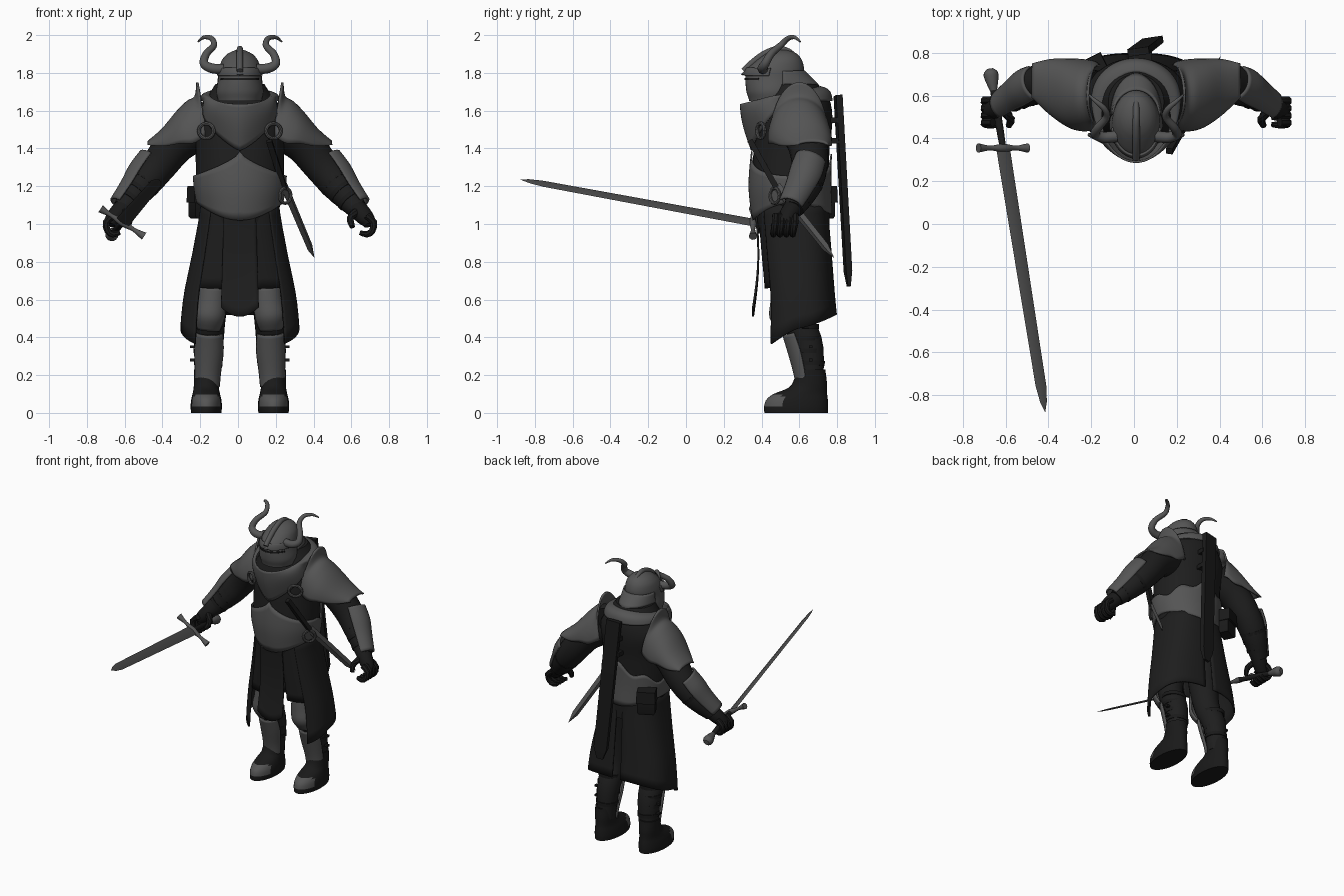
import bpy, bmesh
from math import sin, cos, pi, radians, copysign
from mathutils import Vector as V

if "Cube" in bpy.data.objects:
    bpy.data.objects.remove(bpy.data.objects["Cube"])


def material(name, value):
    m = bpy.data.materials.new(name)
    m.use_nodes = True
    colour = (value, value, value, 1)
    m.diffuse_color = colour
    m.node_tree.nodes["Principled BSDF"].inputs["Base Color"].default_value = colour
    return m


STEEL = material("dull steel", 0.09)
BLADE = material("blade steel", 0.075)
CLOTH = material("black cloth", 0.013)
LEATHER = material("black leather", 0.010)
MID = .01  # x of the figure's mirror plane
made = []


def surface(name, f, nu, nv, mat, thick=0, side=0, second=None, rule=None):
    """Mesh the map f(u, v) on the unit square; side mirrors it about the figure's middle."""
    if side:
        name = ("left_" if side > 0 else "right_") + name
    bm = bmesh.new()
    grid = [[bm.verts.new(f(i / nu, j / nv)) for i in range(nu + 1)] for j in range(nv + 1)]
    for j in range(nv):
        for i in range(nu):
            bm.faces.new((grid[j][i], grid[j][i + 1], grid[j + 1][i + 1], grid[j + 1][i]))
    if side:
        for v in bm.verts:
            v.co.x = v.co.x * side + MID
    bmesh.ops.remove_doubles(bm, verts=bm.verts, dist=0.0002)
    bmesh.ops.recalc_face_normals(bm, faces=bm.faces)
    if rule:
        for face in bm.faces:
            face.material_index = int(rule(face.calc_center_median()))
    mesh = bpy.data.meshes.new(name)
    bm.to_mesh(mesh)
    bm.free()
    mesh.materials.append(mat)
    if second:
        mesh.materials.append(second)
    ob = bpy.data.objects.new(name, mesh)
    bpy.context.scene.collection.objects.link(ob)
    if thick:
        mod = ob.modifiers.new("thickness", "SOLIDIFY")
        mod.thickness, mod.offset = thick, 0
    made.append(ob)


def spline(rows, t):
    """Smooth curve through rows, t from 0 to 1."""
    x = min(max(t, 0), 1) * (len(rows) - 1)
    i = min(int(x), len(rows) - 2)
    x -= i
    a, b, c, d = (rows[min(max(k, 0), len(rows) - 1)] for k in range(i - 1, i + 3))
    return [q + x / 2 * (r - p + x * (2 * p - 5 * q + 4 * r - s + x * (3 * (q - r) + s - p)))
            for p, q, r, s in zip(a, b, c, d)]


def tube(name, pts, mat, side=0, nu=14, nv=20, ref=(.35, .9, .2)):
    def f(u, v):
        t = min(max((v * nv - 1) / (nv - 2), 0), 1)
        p = spline(pts, t)
        tan = V(spline(pts, t + .02)[:3]) - V(spline(pts, t - .02)[:3])
        x = tan.cross(V(ref)).normalized()
        y = tan.cross(x).normalized()
        r = 0 if v in (0, 1) else p[3]
        return V(p[:3]) + r * (cos(2 * pi * u) * x + sin(2 * pi * u) * y)
    surface(name, f, nu, nv, mat, side=side)


def at(profile, a, z, k=1.0, power=1.0):
    """Point on a body of rows (z, centre y, x radius, y radius); a = 0 is the front."""
    i = 0
    while i < len(profile) - 2 and profile[i + 1][0] < z:
        i += 1
    z0, z1 = profile[i][0], profile[i + 1][0]
    _, cy, rx, ry = spline(profile, (i + (z - z0) / (z1 - z0)) / (len(profile) - 1))
    sx, sy = (copysign(abs(w) ** power, w) for w in (sin(a), cos(a)))
    return V((rx * k * sx, cy - ry * k * sy, z))


def body(name, profile, mat, nu=40, nv=26, cx=MID, **kw):
    z0, z1 = profile[0][0], profile[-1][0]

    def f(u, v):
        w = min(max((v * nv - 1) / (nv - 2), 0), 1)
        p = at(profile, 2 * pi * u, z0 + (z1 - z0) * w)
        if v in (0, 1):
            p = at(profile, 0, p.z, 0)
        return p + V((cx, 0, 0))
    surface(name, f, nu, nv, mat, **kw)


def band(name, profile, a0, a1, low, high, k, mat, thick=.008, nu=40, nv=8, cx=MID, power=1, side=0):
    def f(u, v):
        a = radians(a0 + (a1 - a0) * u)
        return at(profile, a, low(a) + (high(a) - low(a)) * v, k, power) + V((cx, 0, 0))
    surface(name, f, nu, nv, mat, thick, side)


def shell(name, pts, out, half, mat, side, thick=.012):
    """Plate curved round a limb path of rows (x, y, z, radius)."""
    axis = (V(pts[-1][:3]) - V(pts[0][:3])).normalized()
    out = (V(out) - axis * axis.dot(V(out))).normalized()
    across = axis.cross(out)

    def f(u, v):
        p, a = spline(pts, v), radians(half) * (2 * u - 1)
        return V(p[:3]) + p[3] * (cos(a) * out + sin(a) * across)
    surface(name, f, 16, 12, mat, thick, side)


def bar(name, p0, p1, wide, w, t, mat, stations, section, side=0):
    """Straight bar with a four-sided section scaled at each station (t, scale)."""
    p0, d = V(p0), V(p1) - V(p0)
    wide = (V(wide) - d * (d.dot(V(wide)) / d.length_squared)).normalized()
    thin = d.cross(wide).normalized()
    rows = [(0, 0)] + stations + [(1, 0)]

    def f(u, v):
        s, k = rows[round(v * (len(rows) - 1))]
        a, b = section[round(u * 4) % 4]
        return p0 + d * s + k * (wide * a * w / 2 + thin * b * t / 2)
    surface(name, f, 4, len(rows) - 1, mat, side=side)


DIAMOND = [(1, 0), (0, 1), (-1, 0), (0, -1)]
BOX = [(1, 1), (-1, 1), (-1, -1), (1, -1)]
FULL = [(0, 1), (1, 1)]

# Torso with belly plate and gorget
torso = [(.95, .57, .20, .19), (1.05, .56, .205, .20), (1.2, .55, .23, .205), (1.4, .56, .235, .2),
         (1.55, .58, .245, .195), (1.66, .59, .19, .17), (1.74, .57, .13, .13)]
body("torso", torso, CLOTH)
band("belly_plate", torso, -180, 180,
     lambda a: 1.02 + .09 * sin(a) ** 2 + .03 * (cos(a) < 0) * cos(a) ** 2,
     lambda a: 1.385 - .13 * abs(sin(a)) ** .65 if cos(a) > 0 else 1.35 + .02 * cos(8 * a) - .115 * abs(sin(a)),
     1.05, STEEL, nu=72)


def gorget(u, v):
    a = pi * (2 * u - 1)
    low = at(torso, a, 1.39 + .262 * min(1, abs(a) / 1.15) ** 1.3, 1.05)
    top = V((.16 * sin(a), .5 - .21 * cos(a), 1.68 - .045 * cos(a)))
    bulge = .015 * sin(pi * v)
    return low.lerp(top, v) + V((bulge * sin(a) + MID, -bulge * cos(a), bulge))


surface("gorget", gorget, 56, 10, STEEL, .01)

# Helmet, visor, crest and horns
helm = [(1.65, .46, .115, .125), (1.70, .46, .125, .14), (1.77, .465, .115, .15), (1.82, .475, .11, .15),
        (1.87, .495, .094, .118), (1.905, .505, .062, .08), (1.922, .505, .02, .03)]
body("helmet", helm, STEEL)
band("eye_slit", helm, -58, 58, lambda a: 1.762, lambda a: 1.772, 1.015, LEATHER, .005)
band("brow_plate", helm, -80, 80, lambda a: 1.785, lambda a: 1.825, 1.035, STEEL, .01)
surface("visor_beak", lambda u, v: V((MID + .07 * (2 * u - 1), .295 + .09 * abs(2 * u - 1) ** 1.4 + .035 * v,
        1.79 + .04 * v)), 12, 4, STEEL, .008)
surface("neck_guard", lambda u, v: V((MID + (.108 + .008 * v) * cos(pi * u),
        .51 + (.115 + .075 * v) * sin(pi * u), 1.81 - .075 * v)), 24, 5, STEEL, .01)
tube("helmet_crest", [(MID, .305, 1.81, .017), (MID, .36, 1.86, .018), (MID, .425, 1.905, .018),
                      (MID, .50, 1.928, .016), (MID, .57, 1.895, .014), (MID, .615, 1.82, .01)],
     STEEL, ref=(1, 0, 0))
for s in (1, -1):
    tube("horn", [(.09, .41, 1.82, .027), (.15, .405, 1.825, .026), (.19, .42, 1.85, .023), (.178, .45, 1.9, .02),
                  (.138, .50, 1.945, .017), (.15, .54, 1.982, .014), (.19, .575, 1.988, .01),
                  (.222, .605, 1.965, .004)], STEEL, s, nv=36, ref=(.2, .5, .1))

# Shoulder plates: rows of x, z, centre y, half depth and drop
pauldron = [(.225, 1.75, .60, .14, .26), (.235, 1.675, .60, .155, .2), (.28, 1.645, .602, .163, .2),
            (.335, 1.59, .612, .155, .15), (.41, 1.50, .64, .125, .08), (.485, 1.435, .67, .075, .015)]


def shoulder(u, v):
    x, z, y, d, h = spline(pauldron, v)
    a = radians(95) * (2 * u - 1)
    return V((x - .05 * (1 - cos(a)) * (1 - v), y + d * sin(a), z - h * (1 - cos(a))))


# Arms and gauntlets
for s in (1, -1):
    surface("pauldron", shoulder, 24, 20, STEEL, .012, s)
    tube("arm", [(.2, .60, 1.52, .12), (.33, .64, 1.43, .105), (.43, .655, 1.31, .095), (.52, .63, 1.20, .085),
                 (.62, .57, 1.08, .055)], CLOTH, s, nu=20)
    shell("bracer", [(.455, .66, 1.335, .085), (.505, .635, 1.26, .09), (.56, .60, 1.18, .078),
                     (.625, .555, 1.095, .066)], (.85, 0, .5), 66, STEEL, s)
    for k in range(3):
        t = k / 3
        p = V((.5, .64, 1.225)).lerp(V((.61, .575, 1.09)), t)
        q = p + V((.014, -.008, -.016))
        tube("bracer_strap", [(*p, .09 - .028 * t), (*q, .088 - .028 * t)], LEATHER, s, nv=6)
    tube("palm", [(.60, .575, 1.1, .05), (.64, .55, 1.06, .05), (.675, .53, 1.02, .042), (.685, .52, .995, .03)],
         LEATHER, s)
    for k in range(4):
        y = .475 + .034 * k
        tube("finger", [(.67, y, 1.045, .02), (.708, y, 1.01, .02), (.70, y - .01, .963, .018),
                        (.67, y - .012, .945, .017), (.635, y - .01, .955, .013)], LEATHER, s, nu=8, nv=10)
    tube("thumb", [(.62, .53, 1.07, .022), (.585, .49, 1.03, .02), (.595, .46, .985, .015)], LEATHER, s, nu=8, nv=8)

# Skirt halves with inner folds and front tabard
skirt = [(.34, .61, .315, .2), (.6, .60, .295, .185), (.85, .58, .245, .185), (1.12, .56, .2, .185)]
for s in (1, -1):
    band("skirt", skirt, 43, 177, lambda a: .45 - .115 * cos(a) if cos(a) > 0 else .45 - .07 * cos(a),
         lambda a: 1.12, 1, CLOTH, .012, 36, 10, 0, .75, s)
    band("skirt_fold", skirt, 14, 55, lambda a: .66, lambda a: 1.1, .97, CLOTH, .01, 12, 8, 0, .75, s)
surface("tabard", lambda u, v: V(((2 * u - 1) * (.085 + .015 * v) + MID, .37 + .02 * sin(pi * v) - .015 * v,
        1.06 - v * (.55 - .05 * (2 * u - 1) ** 2))), 10, 12, CLOTH, .01)

# Legs, plates and boots
boot = [(0, .583, .080, .168), (.03, .583, .083, .17), (.07, .588, .08, .163), (.1, .605, .073, .142),
        (.13, .642, .067, .104), (.16, .656, .066, .09), (.23, .662, .066, .076)]
for s in (1, -1):
    tube("leg", [(.11, .58, 1.0, .11), (.14, .56, .72, .1), (.158, .58, .52, .085), (.165, .648, .36, .077),
                 (.172, .665, .15, .062)], CLOTH, s, nu=20)
    shell("knee_plate", [(.145, .53, .665, .07), (.15, .525, .59, .073), (.16, .525, .51, .077),
                         (.165, .55, .44, .055)], (.05, -1, 0), 80, STEEL, s)
    shell("greave", [(.162, .585, .425, .07), (.163, .618, .33, .074), (.169, .64, .22, .066),
                     (.172, .648, .145, .062)], (.03, -1, 0), 78, STEEL, s)
    body("boot", boot, LEATHER, 28, 23, .178, side=s, second=STEEL,
         rule=lambda c: c.y < .515 and .028 < c.z < .1)
    for k in range(4):
        z = .25 + .065 * k
        y = .66 - .012 * k
        tube("calf_strap", [(.168, y, z, .075 + .002 * k), (.167, y, z + .024, .076 + .002 * k)], LEATHER, s, nv=6)
    for z in (.28, .35):
        bar("calf_buckle", (.23, .66, z), (.263, .66, z), (0, 1, 0), .02, .014, LEATHER, FULL, BOX, s)

# Chest rings
for s in (1, -1):
    tube("chest_ring", [(.178 + .039 * cos(k * pi / 8), .396 + .02 * cos(k * pi / 8), 1.493 + .039 * sin(k * pi / 8),
                         .01) for k in range(17)], STEEL, s, nu=8, nv=34, ref=(0, 1, 0))

# Dagger slung at the left hip
bar("dagger_sheath", (.165, .34, 1.44), (.245, .48, 1.19), (1, 0, 0), .03, .03, LEATHER, FULL, BOX)
bar("dagger_blade", (.245, .48, 1.2), (.405, .785, .82), (.5, .6, .6), .055, .022, STEEL,
    [(0, 1), (.85, .85), (1, 0)], DIAMOND)
tube("dagger_guard_ring", [(.25 + .03 * cos(k * pi / 6), .47 + .025 * cos(k * pi / 6), 1.15 + .04 * sin(k * pi / 6),
                            .009) for k in range(13)], STEEL, nu=8, nv=26, ref=(0, 1, 0))

# Pouch and scabbard on the back
bar("pouch", (-.19, .725, 1.03), (-.19, .725, 1.185), (1, .5, 0), .12, .085, LEATHER,
    [(0, .85), (.08, 1), (.9, 1), (1, .9)], BOX)
bar("pouch_flap", (-.193, .732, 1.115), (-.193, .732, 1.2), (1, .5, 0), .13, .095, LEATHER, [(0, 1), (1, .95)], BOX)
bar("scabbard", (.02, .805, 1.68), (.095, .862, .67), (1, .15, 0), .10, .034, LEATHER,
    [(0, 1), (.92, .95), (1, .45)], BOX)
for z in (1.44, 1.55):
    bar("scabbard_loop", (.03, .74, z), (.03, .815, z), (1, 0, 0), .11, .03, LEATHER, FULL, BOX)

# Sword held in the right hand
pommel, guard, tip = V((-.667, .69, .945)), V((-.612, .355, 1.008)), V((-.415, -.88, 1.236))
across = V((.115, 0, -.073))
bar("sword_blade", guard, tip, across, .076, .016, BLADE, [(0, 1), (.9, .78), (.96, .5), (1, 0)], DIAMOND)
tube("sword_guard", [(*(guard + across * k), r) for k, r in
                     ((-1, .022), (-.85, .018), (-.5, .011), (0, .02), (.5, .011), (.85, .018), (1, .022))], STEEL)
tube("sword_grip", [(*pommel, .014), (*pommel.lerp(guard, .5), .018), (*guard, .015)], LEATHER, ref=(0, 0, 1))
tube("sword_pommel", [(*pommel.lerp(guard, k), r) for k, r in
                      ((-.1, .018), (-.04, .034), (.06, .03), (.2, .016))], STEEL, ref=(0, 0, 1))

# Smooth shading with sharp edges kept
for ob in bpy.context.selected_objects:
    ob.select_set(False)
for ob in made:
    ob.select_set(True)
bpy.context.view_layer.objects.active = made[0]
bpy.ops.object.shade_smooth_by_angle(angle=radians(40))
